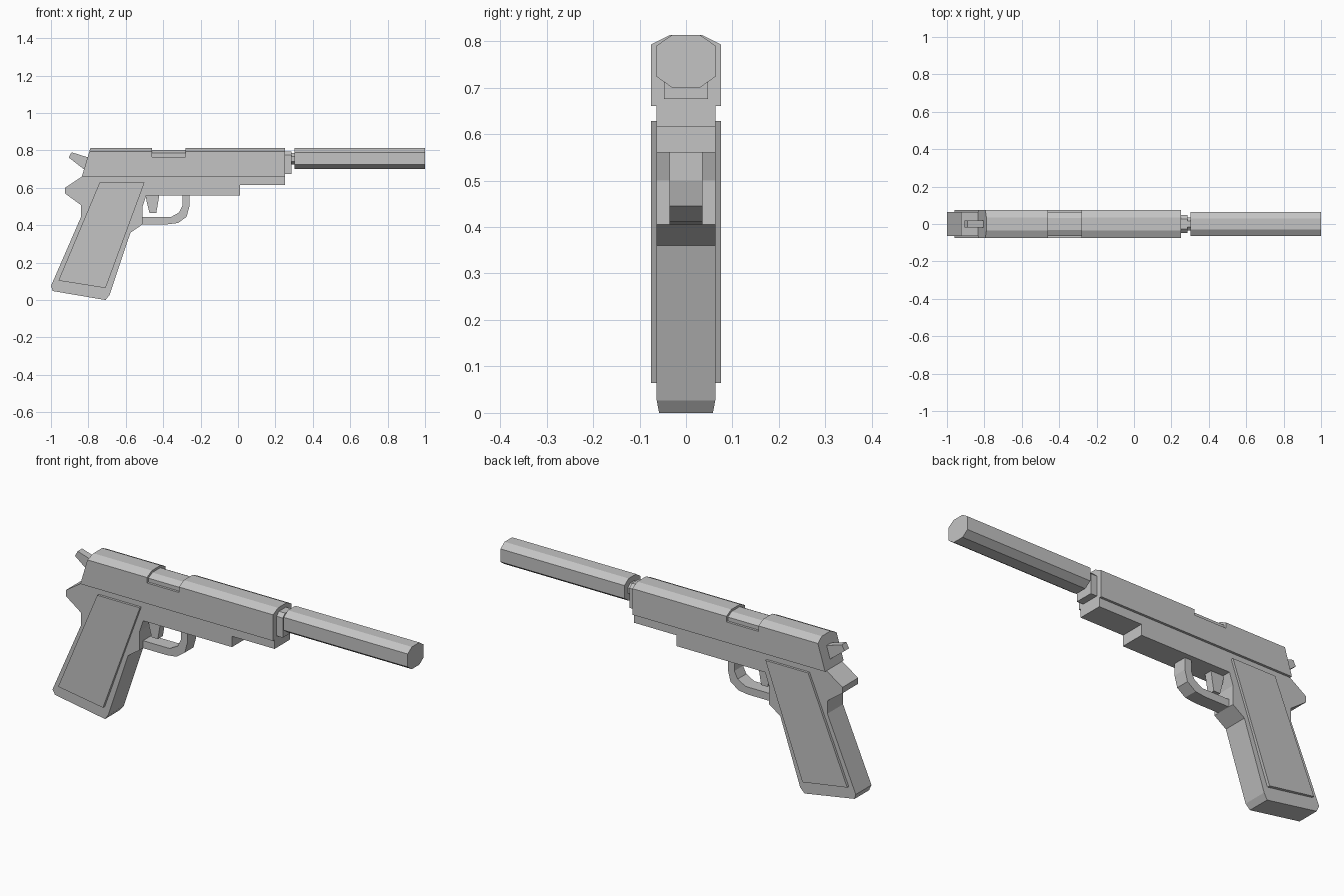
import bpy
import bmesh

cube = bpy.data.objects.get("Cube")
if cube:
    bpy.data.objects.remove(cube, do_unlink=True)

# One flat grey for the whole model
grey = bpy.data.materials.new("plain grey")
grey.use_nodes = True
COLOUR = (0.55, 0.55, 0.55, 1)
grey.diffuse_color = COLOUR
for node in grey.node_tree.nodes:
    if node.type == 'BSDF_PRINCIPLED':
        node.inputs["Base Color"].default_value = COLOUR


def extrude(name, ring, offset, tweak=None):
    """Sweep a closed ring of 3D points along an offset into a solid."""
    bm = bmesh.new()
    face = bm.faces.new([bm.verts.new(p) for p in ring])
    swept = bmesh.ops.extrude_face_region(bm, geom=[face], use_keep_orig=True)
    bmesh.ops.translate(bm, vec=offset,
                        verts=[v for v in swept["geom"] if isinstance(v, bmesh.types.BMVert)])
    if tweak:
        for v in bm.verts:
            tweak(v.co)
    bmesh.ops.recalc_face_normals(bm, faces=bm.faces)
    mesh = bpy.data.meshes.new(name)
    bm.to_mesh(mesh)
    bm.free()
    mesh.materials.append(grey)
    obj = bpy.data.objects.new(name, mesh)
    bpy.context.collection.objects.link(obj)
    return obj


def side_part(name, outline, y0, y1, tweak=None):
    """Side outline (x, z) given thickness from y0 to y1."""
    return extrude(name, [(x, y0, z) for x, z in outline], (0, y1 - y0, 0), tweak)


def long_part(name, half, x0, x1, tweak=None):
    """Mirrored half section (y, z) swept along the barrel axis."""
    section = half + [(-y, z) for y, z in reversed(half)]
    return extrude(name, [(x0, y, z) for y, z in section], (x1 - x0, 0, 0), tweak)


# Frame and raked grip, narrowed slightly at the butt
def taper_butt(co):
    if (co.x < -0.7 and co.z < 0.01) or (co.x < -0.98 and co.z < 0.06):
        co.y *= 0.92


side_part("frame_and_grip", [
    (-0.835, 0.66), (-0.925, 0.60), (-0.925, 0.57), (-0.84, 0.508), (-0.84, 0.443),
    (-1.0, 0.075), (-0.99, 0.048), (-0.708, 0.0), (-0.687, 0.027), (-0.575, 0.36),
    (-0.51, 0.405), (-0.51, 0.50), (-0.49, 0.56), (0.01, 0.56), (0.01, 0.615),
    (0.25, 0.615), (0.25, 0.66)], -0.063, 0.063, taper_butt)

# Grip panels on both sides
for side, sign in (("left", 1), ("right", -1)):
    side_part("grip_panel_" + side,
              [(-0.74, 0.628), (-0.50, 0.628), (-0.708, 0.064), (-0.96, 0.104)],
              sign * 0.06, sign * 0.075)


# Slide with sloping rear face and chamfered top
def slope_rear(co):
    if co.x < 0:
        co.x += (co.z - 0.66) * 0.3


slide = long_part("slide", [(0.075, 0.66), (0.075, 0.793), (0.035, 0.813)],
                  -0.835, 0.25, slope_rear)

# Port cut through the top of the slide, with the chamber showing inside
cutter = long_part("port_cutter", [(0.2, 0.765), (0.2, 0.9)], -0.46, -0.28)
cut = slide.modifiers.new("port", 'BOOLEAN')
cut.operation = 'DIFFERENCE'
cut.solver = 'EXACT'
cut.object = cutter
bpy.context.view_layer.objects.active = slide
bpy.ops.object.modifier_apply(modifier=cut.name)
bpy.data.objects.remove(cutter, do_unlink=True)
long_part("chamber", [(0.063, 0.70), (0.063, 0.785), (0.032, 0.802)], -0.50, -0.24)

# Muzzle bushing, threaded neck and eight-sided long barrel tube
long_part("bushing", [(0.047, 0.675), (0.047, 0.775), (0.028, 0.793)], 0.24, 0.285)
long_part("neck", [(0.016, 0.725), (0.035, 0.74), (0.035, 0.768), (0.016, 0.785)], 0.28, 0.31)
long_part("muzzle_tube", [(0.03, 0.70), (0.064, 0.724), (0.064, 0.79), (0.03, 0.813)], 0.302, 1.0)

# Trigger guard, trigger and hammer
side_part("trigger_guard", [
    (-0.26, 0.565), (-0.26, 0.50), (-0.275, 0.445), (-0.32, 0.412), (-0.375, 0.405),
    (-0.515, 0.405), (-0.515, 0.443), (-0.36, 0.443), (-0.315, 0.468),
    (-0.297, 0.505), (-0.297, 0.565)], -0.035, 0.035)
side_part("trigger", [(-0.495, 0.565), (-0.42, 0.565), (-0.437, 0.465),
                      (-0.473, 0.465), (-0.487, 0.52)], -0.02, 0.02)
side_part("hammer", [(-0.89, 0.79), (-0.80, 0.762), (-0.79, 0.70),
                     (-0.825, 0.70), (-0.905, 0.762)], -0.018, 0.018)
